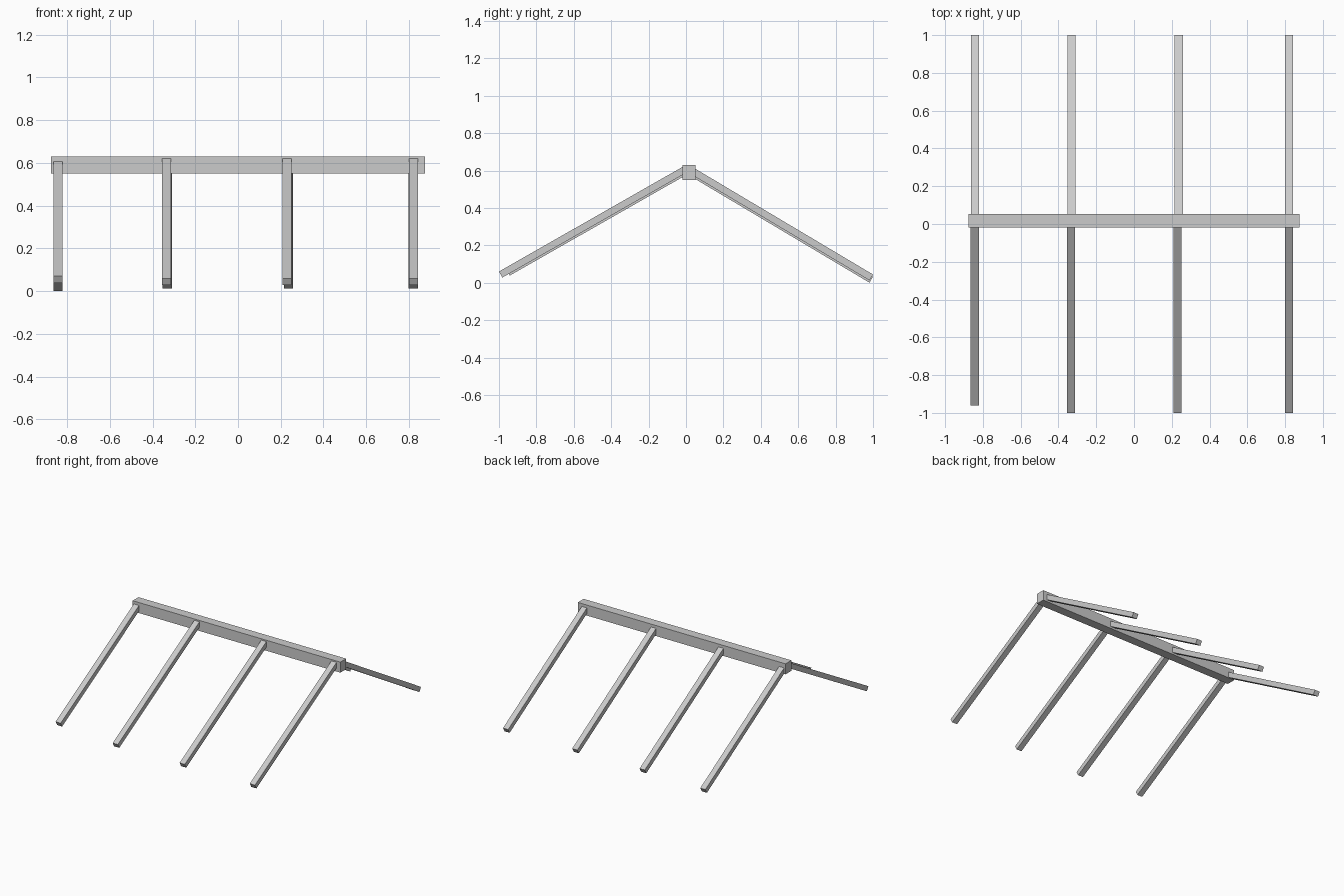
import bpy
from mathutils import Vector

if "Cube" in bpy.data.objects:
    bpy.data.objects.remove(bpy.data.objects["Cube"])


def prism(name, profile, x0, x1):
    """Extrude a four-sided (y, z) profile from x0 to x1."""
    n = len(profile)
    verts = [(x, y, z) for x in (x0, x1) for y, z in profile]
    faces = [tuple(reversed(range(n))), tuple(range(n, 2 * n))]
    faces += [(i, (i + 1) % n, n + (i + 1) % n, n + i) for i in range(n)]
    mesh = bpy.data.meshes.new(name)
    mesh.from_pydata(verts, [], faces)
    obj = bpy.data.objects.new(name, mesh)
    bpy.context.collection.objects.link(obj)
    return obj


def rafter(name, x, foot, head, side):
    """Square-cut timber; foot and head lie on its upper edge (y, z)."""
    a, b = Vector(foot), Vector(head)
    d = (b - a).normalized()
    down = Vector((d.y, -d.x)) * -side * THICK
    pts = [a, b, b + down, a + down]
    if side > 0:
        pts.reverse()
    # profile runs counter-clockwise seen from +x
    return prism(name, [tuple(p) for p in reversed(pts)], x - WIDTH / 2, x + WIDTH / 2)


WIDTH, THICK = 0.043, 0.037

# Ridge beam
prism("ridge_beam", [(-0.018, 0.55), (0.052, 0.55), (0.052, 0.63), (-0.018, 0.63)],
      -0.875, 0.875)

# Rafter pairs: front x, back x, front foot y, vertical drop
pairs = [(-0.843, -0.842, -0.96, 0.012),
         (-0.334, -0.331, -1.0, 0.0),
         (0.230, 0.237, -1.0, 0.0),
         (0.821, 0.820, -1.0, 0.0)]

for i, (xf, xb, yf, drop) in enumerate(pairs, 1):
    zf = 0.06 + (yf + 1.0) * 0.57 - drop
    rafter(f"front_rafter_{i}", xf, (yf, zf), (-0.005, 0.627 - drop), -1)
    rafter(f"back_rafter_{i}", xb, (1.0, 0.044 - drop), (0.03, 0.621 - drop), 1)
